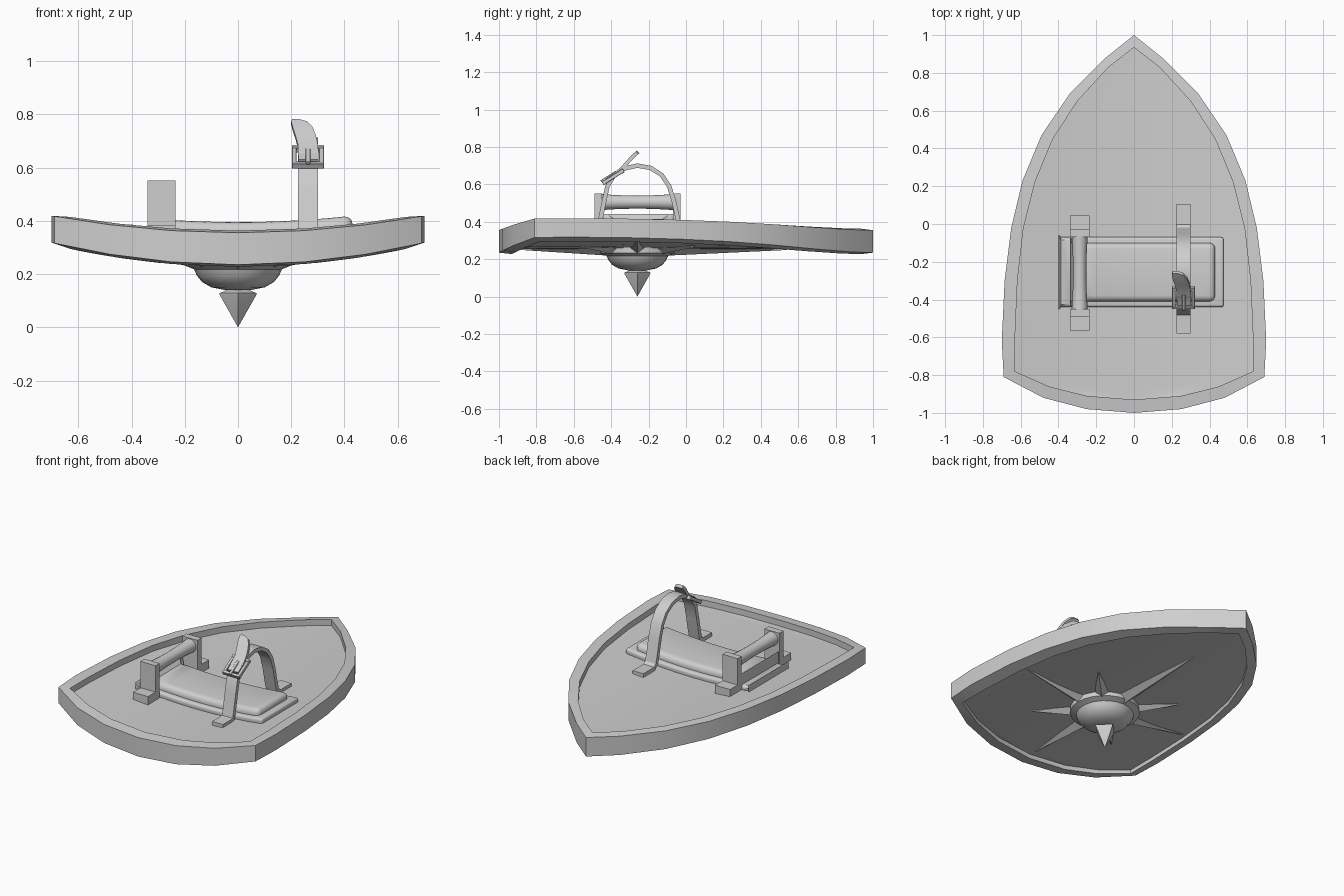
import bpy, bmesh, math
from mathutils import Vector, Matrix

cube = bpy.data.objects.get("Cube")
if cube:
    bpy.data.objects.remove(cube, do_unlink=True)

grey = bpy.data.materials.new("plain_grey")
grey.use_nodes = True
grey.diffuse_color = (0.62, 0.62, 0.62, 1)
grey.node_tree.nodes["Principled BSDF"].inputs["Base Color"].default_value = (0.62, 0.62, 0.62, 1)


def finish(bm, name, angle=30):
    bmesh.ops.remove_doubles(bm, verts=bm.verts, dist=0.0005)
    bmesh.ops.recalc_face_normals(bm, faces=bm.faces)
    mesh = bpy.data.meshes.new(name)
    bm.to_mesh(mesh)
    bm.free()
    mesh.materials.append(grey)
    ob = bpy.data.objects.new(name, mesh)
    bpy.context.collection.objects.link(ob)
    bpy.ops.object.select_all(action='DESELECT')
    ob.select_set(True)
    bpy.context.view_layer.objects.active = ob
    bpy.ops.object.shade_smooth_by_angle(angle=math.radians(angle))
    return ob


def loft(bm, rings, closed=True, caps=False):
    """Bridge equal-length rings of points with quads."""
    rows = [[bm.verts.new(p) for p in ring] for ring in rings]
    n = len(rows[0])
    for a, b in zip(rows, rows[1:]):
        for i in range(n if closed else n - 1):
            j = (i + 1) % n
            bm.faces.new((a[i], a[j], b[j], b[i]))
    if caps:
        bm.faces.new(rows[0])
        bm.faces.new(rows[-1])


def lathe(name, profile, steps, centre):
    bm = bmesh.new()
    rings = []
    for r, z in profile:
        r = max(r, 0.00001)
        rings.append([(centre[0] + r * math.cos(math.tau * k / steps),
                       centre[1] + r * math.sin(math.tau * k / steps), z) for k in range(steps)])
    loft(bm, rings)
    return finish(bm, name)


def box(name, lo, hi, bevel=0.0, matrix=None):
    bm = bmesh.new()
    bmesh.ops.create_cube(bm, size=1)
    for v in bm.verts:
        v.co = [l + (c + 0.5) * (h - l) for c, l, h in zip(v.co, lo, hi)]
    if bevel:
        bmesh.ops.bevel(bm, geom=bm.edges[:], offset=bevel, segments=1, affect='EDGES')
    if matrix:
        bm.transform(matrix)
    return finish(bm, name)


def ribbon(name, path, widths, thick):
    """Flat strap along path; its width runs along x."""
    bm = bmesh.new()
    pts = [Vector(p) for p in path]
    rings = []
    for i, p in enumerate(pts):
        t = pts[min(i + 1, len(pts) - 1)] - pts[max(i - 1, 0)]
        n = Vector((0, -t.z, t.y)).normalized() * thick / 2
        w = Vector((widths[i] / 2, 0, 0))
        rings.append([p - w - n, p + w - n, p + w + n, p - w + n])
    loft(bm, rings, caps=True)
    return finish(bm, name)


# Curved surfaces: everything bends across x only
def rim_top(x): return 0.355 + 0.13 * x * x
def rim_low(x): return 0.235 + 0.17 * x * x
def panel_top(x): return 0.325 + 0.13 * x * x
def panel_low(x): return 0.255 + 0.16 * x * x


# Shield body: rim with a recessed panel on both sides
outer = [(0, 1), (0.15, 0.88), (0.34, 0.69), (0.49, 0.47), (0.59, 0.23), (0.65, -0.02),
         (0.685, -0.3), (0.7, -0.62), (0.69, -0.81), (0.48, -0.92), (0.25, -0.98), (0, -1)]
inner = [(0, 0.935), (0.135, 0.83), (0.3, 0.65), (0.43, 0.45), (0.525, 0.22), (0.585, -0.02),
         (0.617, -0.3), (0.63, -0.6), (0.63, -0.78), (0.45, -0.86), (0.25, -0.91), (0, -0.93)]


def around(half, height, offset=0.0):
    loop = half + [(-x, y) for x, y in reversed(half[1:-1])]
    return [(x, y, height(x) + offset) for x, y in loop]


bm = bmesh.new()
loft(bm, [around(inner, panel_low), around(inner, rim_low, -0.008), around(outer, rim_low),
          around(outer, rim_top), around(inner, rim_top, 0.008), around(inner, panel_top)])
for height in (panel_top, panel_low):
    loft(bm, [[(x * k / 5, y, height(x * k / 5)) for k in range(-5, 6)] for x, y in inner], closed=False)
bmesh.ops.remove_doubles(bm, verts=bm.verts, dist=0.0005)
bmesh.ops.dissolve_degenerate(bm, edges=bm.edges, dist=0.0005)
finish(bm, "shield_body", 20)

# Boss and centre spike on the outer face
HUB = (0, -0.26)
lathe("boss", [(0, 0.27), (0.2, 0.265), (0.2, 0.232), (0.165, 0.218), (0.155, 0.195), (0.135, 0.17),
               (0.1, 0.15), (0.05, 0.14), (0, 0.138)], 24, HUB)
lathe("centre_spike", [(0, 0.15), (0.03, 0.145), (0.07, 0.128), (0.068, 0.12), (0, 0)], 4, HUB)

# Star of ridged blades around the boss
for k in range(8):
    a = k * math.pi / 4
    d, side = Vector((math.cos(a), math.sin(a), 0)), Vector((-math.sin(a), math.cos(a), 0))
    length = 0.42 if k % 2 else {0: 0.58, 2: 0.8, 4: 0.58, 6: 0.62}[k]
    half = 0.055
    hub = Vector((HUB[0], HUB[1], 0))

    def on_panel(p, drop):
        return (p.x, p.y, panel_low(p.x) - drop)

    base = hub + d * 0.14
    bm = bmesh.new()
    l, r, ridge, tip, root = [bm.verts.new(p) for p in (
        on_panel(base + side * half, -0.006), on_panel(base - side * half, -0.006),
        on_panel(base, 0.037), on_panel(hub + d * length, 0.006),
        on_panel(hub + d * length, -0.006))]
    for f in ((l, ridge, tip), (ridge, r, tip), (l, tip, root), (tip, r, root),
              (l, root, r), (l, r, ridge)):
        bm.faces.new(f)
    finish(bm, "star_blade_%d" % (k + 1), 10)


# Curved arm pad on its plate
def curved_slab(name, x0, x1, y0, y1, height, bevel):
    bm = bmesh.new()
    rings = []
    for i in range(13):
        x = x0 + (x1 - x0) * i / 12
        z0, z1 = panel_top(x) - 0.012, panel_top(x) + height
        rings.append([(x, y0, z0), (x, y1, z0), (x, y1, z1), (x, y0, z1)])
    loft(bm, rings, caps=True)
    bm.normal_update()
    sharp = [e for e in bm.edges if e.calc_face_angle(0) > 0.8]
    bmesh.ops.bevel(bm, geom=sharp, offset=bevel, segments=4, profile=0.5, affect='EDGES')
    return finish(bm, name, 40)


curved_slab("pad_plate", -0.4, 0.475, -0.44, -0.07, 0.03, 0.014)
curved_slab("arm_pad", -0.34, 0.43, -0.41, -0.1, 0.07, 0.032)

# Hand grip: two angle brackets and a waisted bar
for name, s in (("front", -1), ("back", 1)):
    ys = sorted((-0.26 + s * 0.19, -0.26 + s * 0.23))
    box(name + "_bracket_post", (-0.34, ys[0], 0.325), (-0.235, ys[1], 0.552))
    ys = sorted((-0.26 + s * 0.19, -0.26 + s * 0.305))
    box(name + "_bracket_foot", (-0.34, ys[0], 0.325), (-0.235, ys[1], 0.385))

bm = bmesh.new()
rings = []
for i in range(11):
    t = i / 5 - 1
    r = 0.035 + 0.008 * t * t
    rings.append([(-0.2875 + r * math.cos(math.tau * k / 20), -0.26 + 0.195 * t,
                   0.505 + r * math.sin(math.tau * k / 20)) for k in range(20)])
loft(bm, rings, caps=True)
finish(bm, "grip_bar")

# Arched strap with flat feet
X = 0.2625
arch = [(-0.58, 0.345), (-0.5, 0.345), (-0.472, 0.352), (-0.46, 0.4), (-0.44, 0.5), (-0.42, 0.59),
        (-0.385, 0.648), (-0.33, 0.685), (-0.26, 0.7), (-0.19, 0.688), (-0.13, 0.65), (-0.09, 0.59),
        (-0.065, 0.51), (-0.045, 0.42), (-0.03, 0.365), (-0.005, 0.345), (0.105, 0.345)]
ribbon("arm_strap", [(X, y, z) for y, z in arch], [0.075] * len(arch), 0.024)

# Loose strap end curling up and sideways
flap = [(0.265, -0.425, 0.622), (0.265, -0.38, 0.652), (0.262, -0.345, 0.682), (0.254, -0.315, 0.715),
        (0.243, -0.288, 0.745), (0.23, -0.265, 0.766), (0.218, -0.256, 0.774)]
ribbon("strap_end", flap, [0.075, 0.075, 0.075, 0.077, 0.075, 0.06, 0.03], 0.02)

# Buckle frame and prong, tilted along the strap end
tilt = Matrix.Translation((X, -0.39, 0.64)) @ Matrix.Rotation(math.radians(32), 4, 'X')
for name, lo, hi in (
        ("buckle_front_bar", (-0.06, -0.066, -0.012), (0.06, -0.048, 0.012)),
        ("buckle_back_bar", (-0.06, 0.048, -0.012), (0.06, 0.066, 0.012)),
        ("buckle_left_bar", (0.042, -0.06, -0.01), (0.06, 0.06, 0.01)),
        ("buckle_right_bar", (-0.06, -0.06, -0.01), (-0.042, 0.06, 0.01)),
        ("buckle_prong", (-0.009, -0.068, 0.008), (0.009, 0.03, 0.02))):
    box(name, lo, hi, 0.002, tilt)
